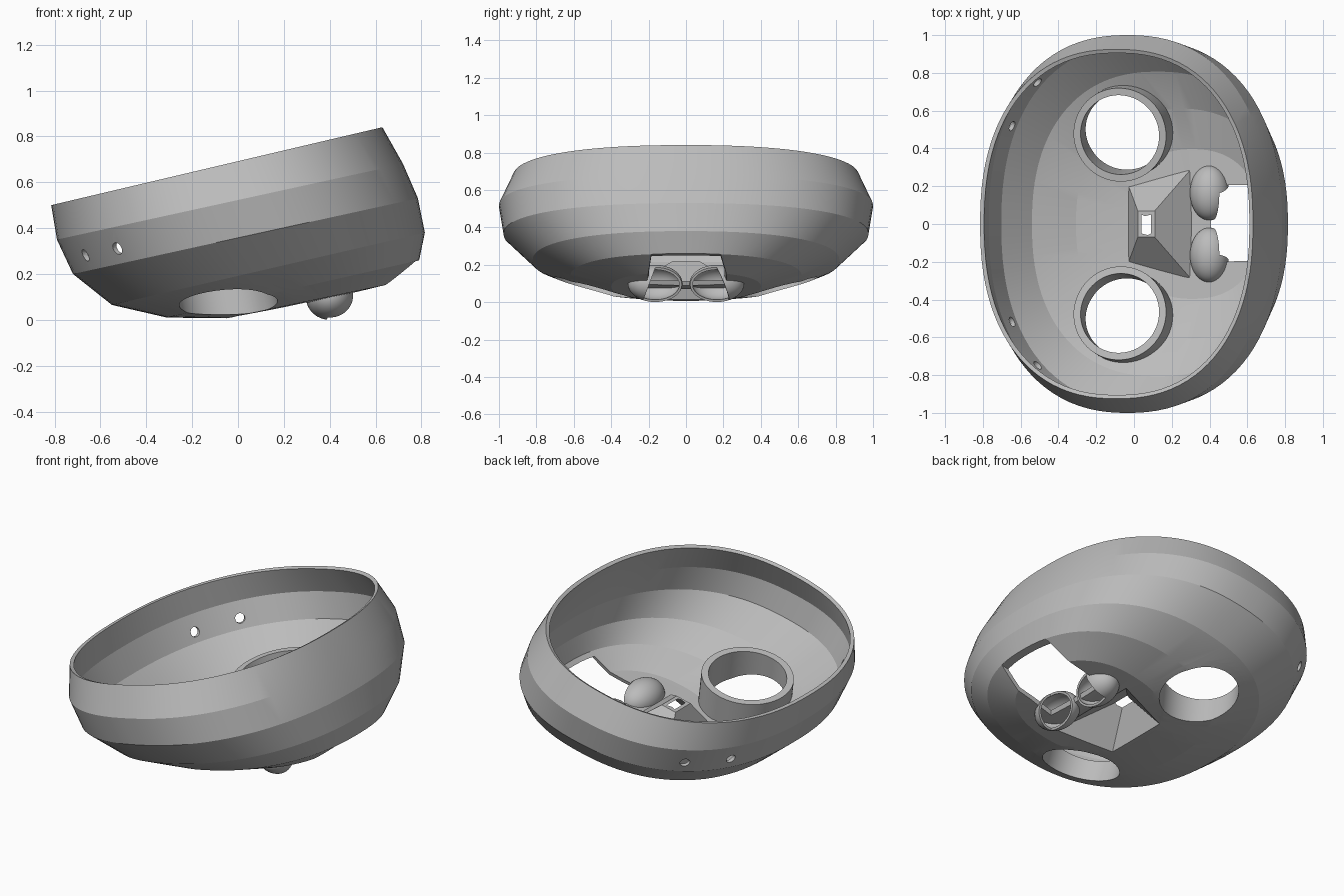
import bpy, bmesh, math
from mathutils import Vector, Matrix

cube = bpy.data.objects.get("Cube")
if cube:
    bpy.data.objects.remove(cube)

grey = bpy.data.materials.new("plain grey")
grey.use_nodes = True
grey.diffuse_color = (0.5, 0.5, 0.5, 1)
grey.node_tree.nodes["Principled BSDF"].inputs["Base Color"].default_value = (0.5, 0.5, 0.5, 1)

helpers = []


def make(name, bm, helper=False):
    bmesh.ops.recalc_face_normals(bm, faces=bm.faces)
    mesh = bpy.data.meshes.new(name)
    bm.to_mesh(mesh)
    bm.free()
    mesh.materials.append(grey)
    ob = bpy.data.objects.new(name, mesh)
    bpy.context.collection.objects.link(ob)
    if helper:
        ob.hide_render = True
        helpers.append(ob)
    return ob


def apply_mod(ob, kind, **settings):
    mod = ob.modifiers.new(kind.title(), kind)
    for key, value in settings.items():
        setattr(mod, key, value)
    bpy.context.view_layer.objects.active = ob
    bpy.ops.object.modifier_apply(modifier=mod.name)


def boolean(ob, other, operation="DIFFERENCE"):
    apply_mod(ob, "BOOLEAN", object=other, operation=operation, solver="EXACT")


def smooth(ob, degrees):
    bpy.ops.object.select_all(action="DESELECT")
    ob.select_set(True)
    bpy.context.view_layer.objects.active = ob
    bpy.ops.object.shade_smooth_by_angle(angle=math.radians(degrees))


def rounded(value, power=2.3):
    """Turn a sine or cosine into its superellipse counterpart."""
    return math.copysign(abs(value) ** (2 / power), value)


def ring_loft(rings, pole, n=96):
    """Closed bowl from tilted rings: (left x, left z, right x, right z, half width)."""
    bm = bmesh.new()
    angles = [2 * math.pi * (i + 0.5) / n for i in range(n)]
    loops = []
    for lx, lz, rx, rz, b in rings:
        mid = Vector((lx + rx, 0, lz + rz)) / 2
        half = Vector((rx - lx, 0, rz - lz)) / 2
        loops.append([bm.verts.new(mid + half * rounded(math.cos(t)) + Vector((0, b * rounded(math.sin(t)), 0)))
                      for t in angles])
    for upper, lower in zip(loops, loops[1:]):
        for i in range(n):
            j = (i + 1) % n
            bm.faces.new((upper[i], upper[j], lower[j], lower[i]))
    tip = bm.verts.new(pole)
    for i in range(n):
        bm.faces.new((loops[-1][i], loops[-1][(i + 1) % n], tip))
    bm.faces.new(loops[0])
    return bm


def frustum(top, base, wall=0.0, extend=0.0):
    """Four-sided funnel; an end is (x0, half width, x1, half width, z at x = 0, slope of z)."""
    ends = []
    for x0, y0, x1, y1, z, slope in (top, base):
        x0, y0, x1, y1 = x0 - wall, y0 + wall, x1 + wall, y1 + wall
        ends.append([Vector((x, y, z + slope * x)) for x, y in ((x0, -y0), (x1, -y1), (x1, y1), (x0, y0))])
    bm = bmesh.new()
    upper = [bm.verts.new(a + (a - b) * extend) for a, b in zip(*ends)]
    lower = [bm.verts.new(b + (b - a) * extend) for a, b in zip(*ends)]
    bm.faces.new(upper)
    bm.faces.new(lower)
    for i in range(4):
        j = (i + 1) % 4
        bm.faces.new((upper[i], upper[j], lower[j], lower[i]))
    return bm


def cylinder(radius, depth, matrix, n=72):
    bm = bmesh.new()
    bmesh.ops.create_cone(bm, cap_ends=True, segments=n, radius1=radius, radius2=radius,
                          depth=depth, matrix=matrix)
    return bm


def ellipsoid(centre, radii):
    bm = bmesh.new()
    bmesh.ops.create_uvsphere(bm, u_segments=48, v_segments=24, radius=1,
                              matrix=Matrix.Translation(centre) @ Matrix.Diagonal((*radii, 1)))
    return bm


# Bowl: a solid core, and a thin shell left open at the tilted rim
rings = [(-0.815, 0.50, 0.63, 0.84, 0.925), (-0.79, 0.35, 0.72, 0.68, 1.0),
         (-0.72, 0.20, 0.785, 0.53, 0.975), (-0.55, 0.065, 0.815, 0.38, 0.82),
         (-0.31, 0.01, 0.79, 0.26, 0.62), (-0.05, 0.007, 0.68, 0.16, 0.4)]
core = make("core_helper", ring_loft(rings, (0.34, 0, 0.075)), helper=True)
bm = bmesh.new()
bm.from_mesh(core.data)
bm.faces.ensure_lookup_table()
bmesh.ops.delete(bm, geom=[bm.faces[-1]], context="FACES_ONLY")
shell = make("shell", bm)
if shell.data.polygons[0].normal.x < 0:
    shell.data.flip_normals()
apply_mod(shell, "SOLIDIFY", thickness=0.022, offset=-1)

# Eye sockets: tubes leaning with the rim and in towards the middle
for side, s in (("front", -1), ("back", 1)):
    place = (Matrix.Translation((-0.075, s * 0.472, 0.235)) @ Matrix.Rotation(s * 0.14, 4, "X")
             @ Matrix.Rotation(-0.2, 4, "Y") @ Matrix.Translation((0, 0, -0.2)))
    plug = make("eye_cutter", cylinder(0.25, 0.4, place), helper=True)
    bore = make("eye_bore", cylinder(0.212, 0.5, place), helper=True)
    socket = make(side + "_eye_socket", cylinder(0.25, 0.4, place))
    boolean(socket, bore)
    boolean(socket, core, "INTERSECT")
    boolean(shell, plug)
    smooth(socket, 25)

# Nose and mouth: hollow funnels that open through the underside
funnels = {
    "nose_funnel": ((0.04, 0.05, 0.09, 0.05, 0.195, 0.23), (-0.025, 0.225, 0.325, 0.32, -0.015, 0.23)),
    "mouth_funnel": ((0.45, 0.165, 0.9, 0.165, 0.078, 0.23), (0.385, 0.235, 0.95, 0.235, -0.005, 0)),
}
parts, hollows = {}, {}
for name, (top, base) in funnels.items():
    outer = make(name + "_cutter", frustum(top, base, wall=0.02), helper=True)
    hollows[name] = make(name + "_hollow", frustum(top, base, extend=0.1), helper=True)
    parts[name] = make(name, frustum(top, base, wall=0.02))
    boolean(parts[name], hollows[name])
    boolean(parts[name], core, "INTERSECT")
    boolean(shell, outer)

# Cheeks: two hollow ovals that open into the mouth
for side, y in (("front", -0.165), ("back", 0.165)):
    centre = (0.4, y, 0.1)
    cavity = make("cheek_cavity", ellipsoid(centre, (0.09, 0.133, 0.087)), helper=True)
    cheek = make(side + "_cheek", ellipsoid(centre, (0.104, 0.146, 0.1)))
    boolean(cheek, cavity)
    boolean(cheek, hollows["mouth_funnel"])
    boolean(parts["mouth_funnel"], cavity)
    smooth(cheek, 25)

# Strap holes on the low side
for x, y, z in ((-0.67, 0.53, 0.28), (-0.53, 0.765, 0.31)):
    for s in (-1, 1):
        out = Vector((x / 0.6, s * y, -0.25))
        place = Matrix.Translation((x, s * y, z)) @ out.to_track_quat("Z", "Y").to_matrix().to_4x4()
        boolean(shell, make("strap_cutter", cylinder(0.027, 0.25, place, 24), helper=True))

smooth(shell, 12)
for ob in helpers:
    bpy.data.objects.remove(ob)
